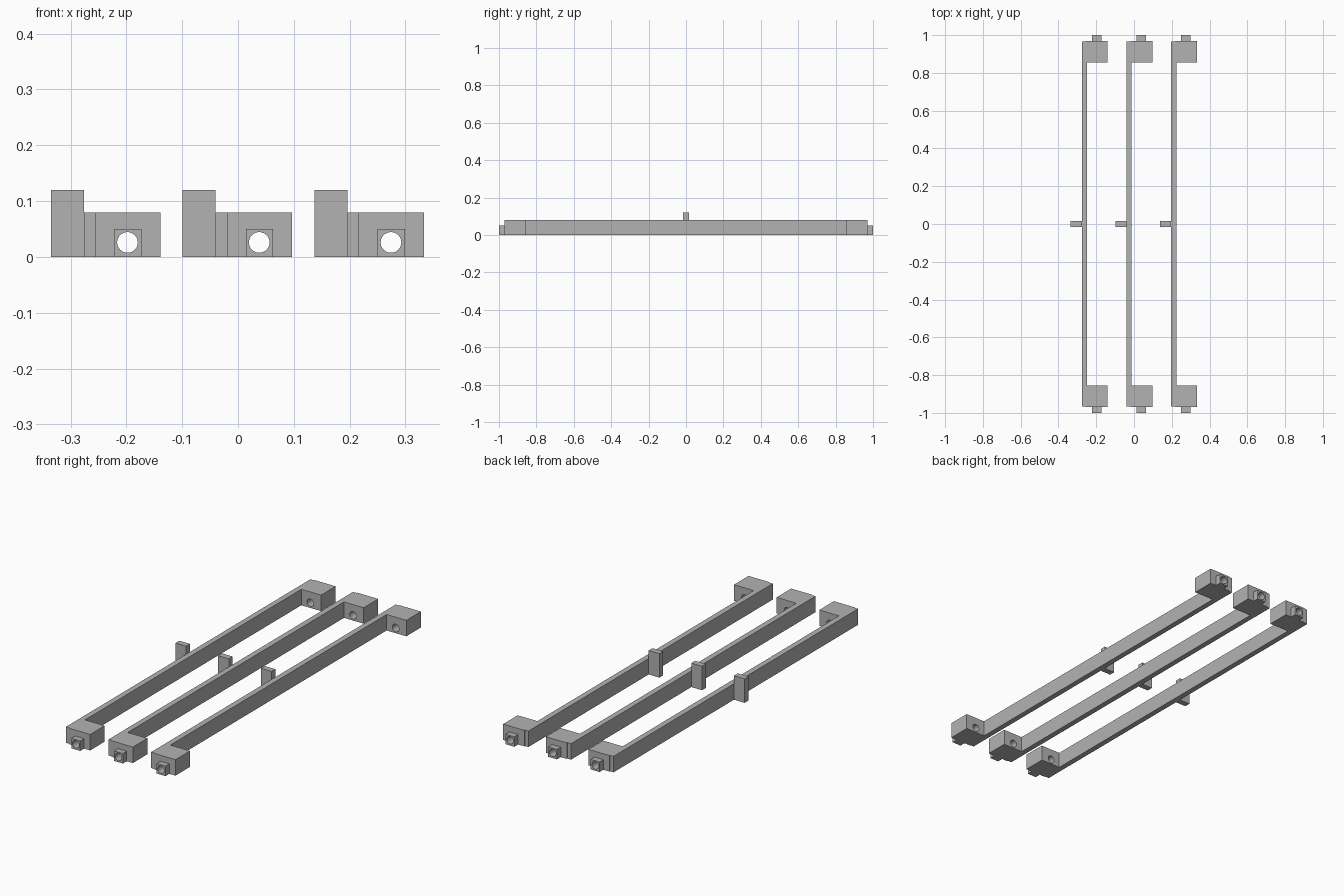
import bpy
import bmesh
from mathutils import Matrix, Vector

if "Cube" in bpy.data.objects:
    bpy.data.objects.remove(bpy.data.objects["Cube"])

grey = bpy.data.materials.new("mid_grey")
grey.use_nodes = True
colour = (0.45, 0.45, 0.45, 1)
grey.diffuse_color = colour
grey.node_tree.nodes["Principled BSDF"].inputs["Base Color"].default_value = colour


def make_object(name, bm):
    mesh = bpy.data.meshes.new(name)
    bm.to_mesh(mesh)
    bm.free()
    mesh.materials.append(grey)
    obj = bpy.data.objects.new(name, mesh)
    bpy.context.collection.objects.link(obj)
    return obj


def box(name, low, high):
    low, high = Vector(low), Vector(high)
    bm = bmesh.new()
    bmesh.ops.create_cube(bm, size=1, matrix=Matrix.Translation((low + high) / 2)
                          @ Matrix.Diagonal((*(high - low), 1)))
    return make_object(name, bm)


def combine(obj, tool, operation):
    mod = obj.modifiers.new(operation.lower(), "BOOLEAN")
    mod.operation = operation
    mod.solver = "EXACT"
    mod.object = tool
    bpy.context.view_layer.objects.active = obj
    bpy.ops.object.modifier_apply(modifier=mod.name)
    bpy.data.objects.remove(tool)


# Long rail and the upright tab on its outer side
rail = box("rail", (-0.04, -0.966, 0), (-0.012, 0.966, 0.08))
tab = box("centre_tab", (-0.099, -0.015, 0), (-0.04, 0.015, 0.12))

# End block with a square nub, drilled through lengthwise
block = box("end_block", (-0.02, 0.855, 0), (0.097, 0.97, 0.08))
combine(block, box("nub", (0.014, 0.95, 0), (0.063, 1, 0.05)), "UNION")
bm = bmesh.new()
bmesh.ops.create_cone(bm, cap_ends=True, segments=32, radius1=0.0185, radius2=0.0185,
                      depth=0.4, matrix=Matrix.Translation((0.038, 0.93, 0.026))
                      @ Matrix.Rotation(1.5707963, 4, "X"))
combine(block, make_object("drill", bm), "DIFFERENCE")
mirror = block.modifiers.new("both_ends", "MIRROR")
mirror.use_axis = (False, True, False)

# Three identical brackets side by side
spacing = 0.236
for part in (rail, tab, block):
    for side, label in ((-1, "right"), (1, "left")):
        copy = part.copy()
        copy.name = f"{part.name}_{label}"
        copy.location.x = side * spacing
        bpy.context.collection.objects.link(copy)
    part.name += "_middle"
